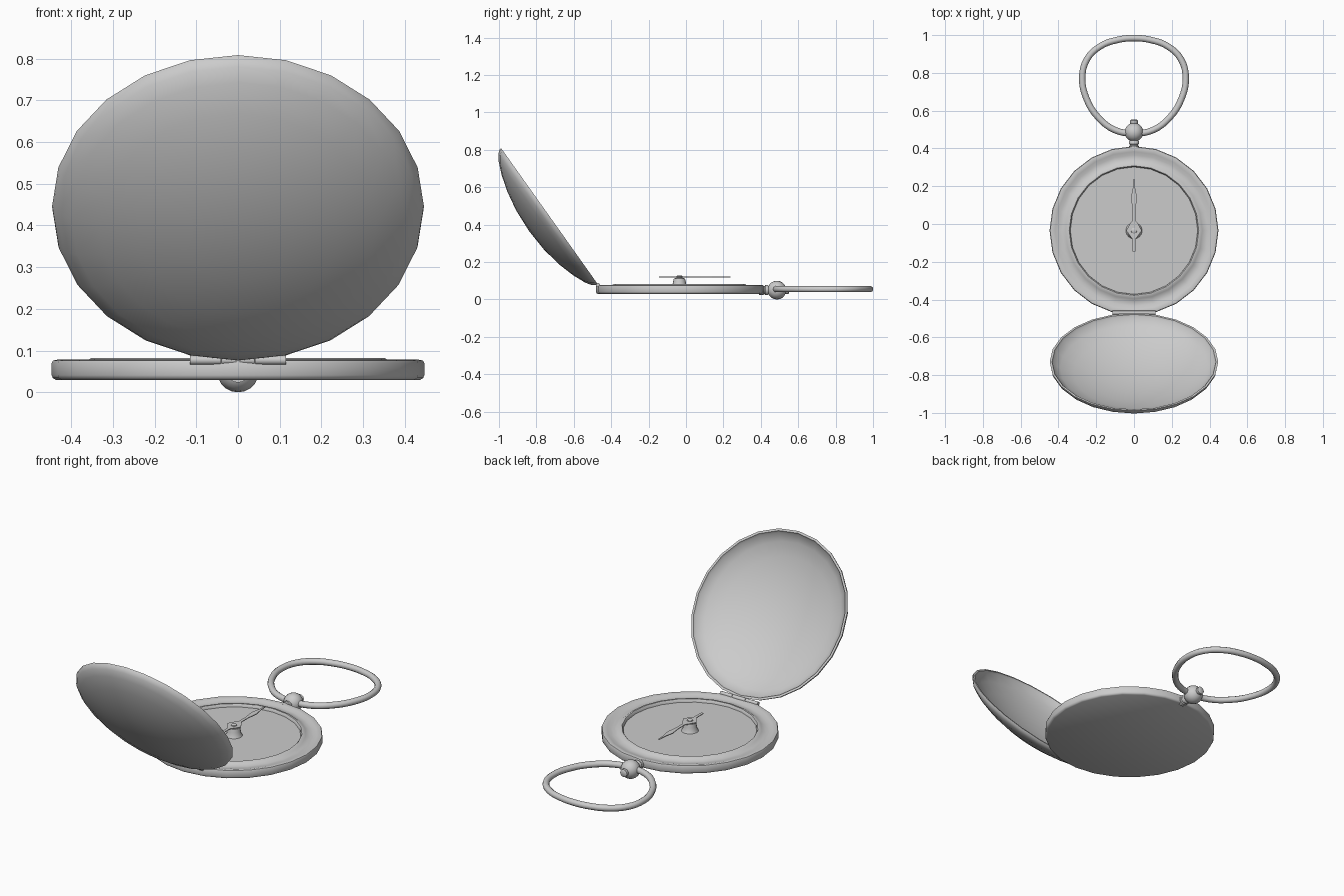
import bpy, bmesh
from math import sin, cos, pi, radians
from mathutils import Vector, Matrix

if "Cube" in bpy.data.objects:
    bpy.data.objects.remove(bpy.data.objects["Cube"])

BODY_Y = -0.035


def finish(name, bm, matrix=None, angle=40):
    if matrix:
        bmesh.ops.transform(bm, matrix=matrix, verts=bm.verts)
    bmesh.ops.recalc_face_normals(bm, faces=bm.faces)
    me = bpy.data.meshes.new(name)
    bm.to_mesh(me)
    bm.free()
    ob = bpy.data.objects.new(name, me)
    bpy.context.collection.objects.link(ob)
    bpy.ops.object.select_all(action='DESELECT')
    ob.select_set(True)
    bpy.context.view_layer.objects.active = ob
    if angle:
        bpy.ops.object.shade_smooth_by_angle(angle=radians(angle))
    return ob


def lathe(name, profile, sides, matrix, angle=40):
    """Spin an (r, z) profile around local z; r = 0 becomes a pole."""
    bm = bmesh.new()
    rings = []
    for r, z in profile:
        if r == 0:
            rings.append([bm.verts.new((0, 0, z))] * sides)
        else:
            rings.append([bm.verts.new((r * cos(2 * pi * i / sides),
                                        r * sin(2 * pi * i / sides), z))
                          for i in range(sides)])
    for a, b in zip(rings, rings[1:]):
        for i in range(sides):
            j = (i + 1) % sides
            quad = list(dict.fromkeys((a[i], a[j], b[j], b[i])))
            if len(quad) > 2:
                bm.faces.new(quad)
    return finish(name, bm, matrix, angle)


at_body = Matrix.Translation((0, BODY_Y, 0))

# Case with rounded edge, shallow groove and raised inner bezel
lathe("case", [(0, .03), (.437, .03), (.444, .034), (.447, .041), (.447, .07),
               (.444, .076), (.434, .078), (.418, .074), (.40, .068),
               (.38, .068), (.362, .075), (.352, .082), (.343, .082),
               (.339, .077), (.337, .066), (0, .066)], 24, at_body)

# Pivot post
lathe("pivot", [(.044, .065), (.037, .078), (.034, .095), (.03, .112),
                (.016, .116), (.015, .126), (.010, .129), (0, .129)],
      16, at_body)

# Needle: mirrored outline with a widened hub, extruded thin
half = [(.003, .238), (.006, .19), (.016, .14), (.008, .08), (.008, .02),
        (.022, .0), (.041, -.035), (.022, -.062), (.008, -.08), (.007, -.145)]
outline = half + [(-x, y) for x, y in reversed(half)]
bm = bmesh.new()
face = bm.faces.new([bm.verts.new((x, y, .118)) for x, y in outline])
ext = bmesh.ops.extrude_face_region(bm, geom=[face])
bmesh.ops.translate(bm, vec=(0, 0, .004),
                    verts=[g for g in ext["geom"] if isinstance(g, bmesh.types.BMVert)])
finish("needle", bm, angle=None)

# Open domed lid, a thin shell tilted back on the hinge
lid_matrix = Matrix.Translation((0, -.73, .445)) @ Matrix.Rotation(radians(125.4), 4, 'X')
lathe("lid", [(0, .135), (.13, .127), (.24, .107), (.33, .08), (.40, .05),
              (.432, .028), (.444, .012), (.446, 0), (.434, 0), (.428, .012),
              (.39, .04), (.32, .07), (.23, .096), (.125, .115), (0, .122)],
      24, lid_matrix)

# Hinge barrels along x
for name, x, length in (("hinge_left", -.078, .074), ("hinge_middle", 0, .078),
                        ("hinge_right", .078, .074)):
    bm = bmesh.new()
    bmesh.ops.create_cone(bm, cap_ends=True, segments=12, radius1=.011,
                          radius2=.011, depth=length)
    finish(name, bm, Matrix.Translation((x, -.47, .077)) @ Matrix.Rotation(pi / 2, 4, 'Y'))

# Neck, ball and cap, spun around y
along_y = Matrix.Translation((0, 0, .05)) @ Matrix.Rotation(-pi / 2, 4, 'X')
lathe("neck", [(0, .39), (.027, .39), (.027, .412), (.022, .416), (.022, .42),
               (.027, .424), (.027, .436), (.02, .445), (0, .445)], 16, along_y)
lathe("crown_ball", [(.05 * sin(pi * i / 10) if 0 < i < 10 else 0,
                      .486 - .05 * cos(pi * i / 10)) for i in range(11)], 20, along_y)
lathe("crown_cap", [(0, .525), (.016, .525), (.021, .535), (.021, .548),
                    (.016, .552), (0, .552)], 12, along_y)

# Bow: closed tube following a slightly tapered loop
right = [(.10, .497), (.19, .565), (.25, .66), (.274, .77), (.25, .87),
         (.18, .94), (.09, .974)]
path = [(0, .48)] + right + [(0, .984)] + [(-x, y) for x, y in reversed(right)]
curve = bpy.data.curves.new("bow_path", 'CURVE')
curve.dimensions = '3D'
curve.bevel_depth = .017
curve.bevel_resolution = 3
curve.resolution_u = 4
spline = curve.splines.new('BEZIER')
spline.bezier_points.add(len(path) - 1)
for p, (x, y) in zip(spline.bezier_points, path):
    p.co = (x, y, .055)
    p.handle_left_type = p.handle_right_type = 'AUTO'
spline.use_cyclic_u = True
bow = bpy.data.objects.new("bow", curve)
bpy.context.collection.objects.link(bow)
